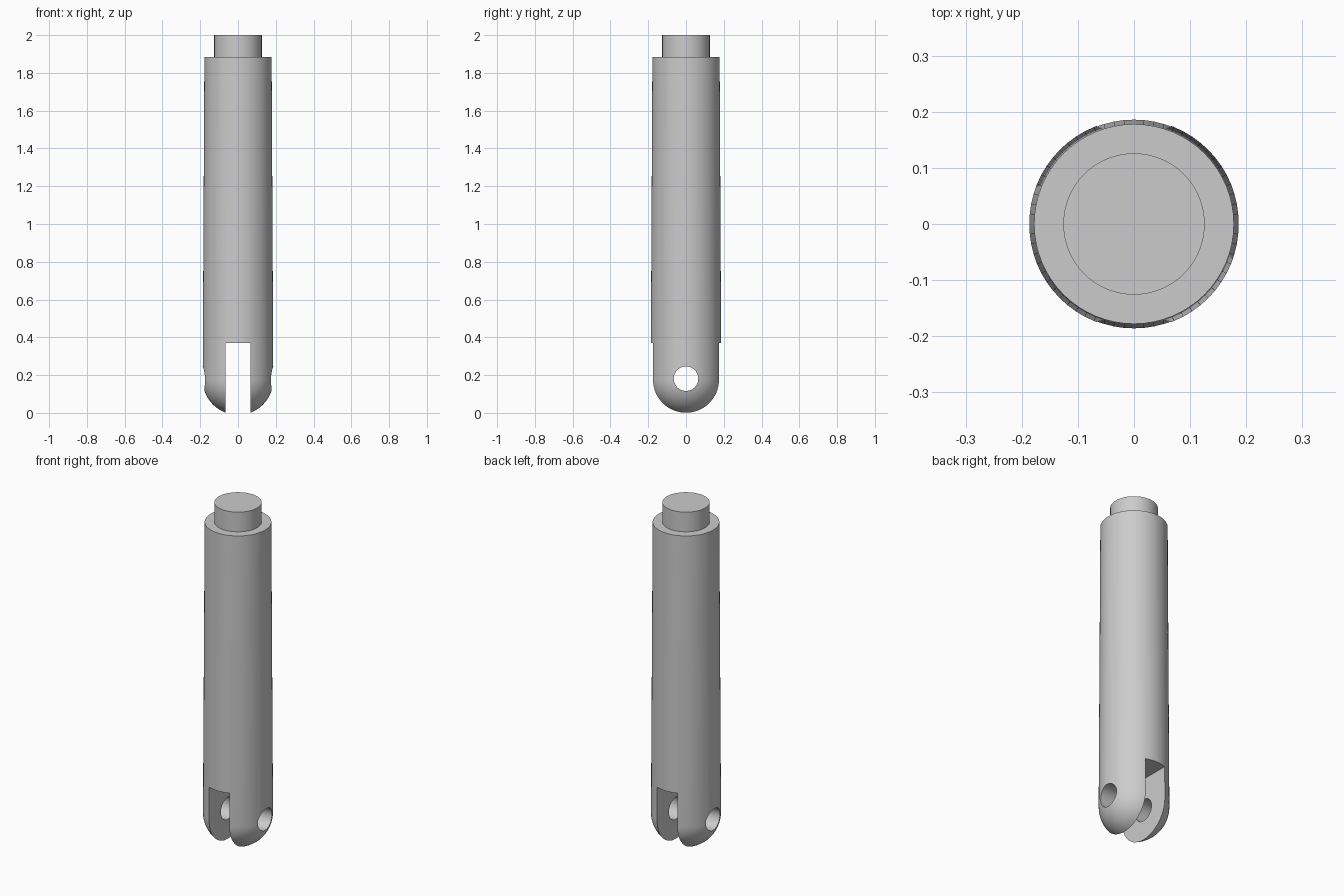
import bpy
import bmesh
from math import sin, cos, pi, radians
from mathutils import Matrix

if "Cube" in bpy.data.objects:
    bpy.data.objects.remove(bpy.data.objects["Cube"])

SIDES = 64
BALL_R, BALL_Z = 0.187, 0.176     # rounded lower end
TOP_R, SHOULDER_Z = 0.178, 1.884  # upper end of the tapered body
POST_R, POST_TOP = 0.126, 2.0
SLOT_HALF, SLOT_TOP = 0.066, 0.37
HOLE_R, HOLE_Z = 0.065, 0.181

steel = bpy.data.materials.new("plain_grey")
steel.use_nodes = True
grey = (0.6, 0.6, 0.6, 1)
steel.diffuse_color = grey
steel.node_tree.nodes["Principled BSDF"].inputs["Base Color"].default_value = grey


def add_object(name, bm):
    bmesh.ops.recalc_face_normals(bm, faces=bm.faces)
    mesh = bpy.data.meshes.new(name)
    bm.to_mesh(mesh)
    bm.free()
    mesh.materials.append(steel)
    obj = bpy.data.objects.new(name, mesh)
    bpy.context.collection.objects.link(obj)
    return obj


def lathe(name, profile):
    """Spin (radius, z) points around the z axis."""
    bm = bmesh.new()
    verts = [bm.verts.new((r, 0, z)) for r, z in profile]
    edges = [bm.edges.new(pair) for pair in zip(verts, verts[1:])]
    bmesh.ops.spin(bm, geom=verts + edges, cent=(0, 0, 0), axis=(0, 0, 1),
                   angle=2 * pi, steps=SIDES)
    bmesh.ops.remove_doubles(bm, verts=bm.verts, dist=0.0001)
    return add_object(name, bm)


def cut(target, cutter):
    cutter.hide_render = True
    mod = target.modifiers.new("cut", 'BOOLEAN')
    mod.operation = 'DIFFERENCE'
    mod.solver = 'EXACT'
    mod.object = cutter
    bpy.context.view_layer.objects.active = target
    bpy.ops.object.modifier_apply(modifier=mod.name)
    bpy.data.objects.remove(cutter)


# Tapered body with a ball-shaped lower end and a stepped post on top
steps = 16
ball = [(BALL_R * sin(a), BALL_Z - BALL_R * cos(a))
        for a in (i * pi / 2 / steps for i in range(steps + 1))]
ball[0] = (0, BALL_Z - BALL_R)
body = lathe("clevis_rod", ball + [
    (TOP_R, SHOULDER_Z), (POST_R, SHOULDER_Z),
    (POST_R, POST_TOP), (0, POST_TOP)])

# Fork slot, open to front and back
bm = bmesh.new()
low = -0.1
bmesh.ops.create_cube(bm, size=1, matrix=Matrix.Translation(
    (0, 0, (SLOT_TOP + low) / 2)) @ Matrix.Diagonal(
    (2 * SLOT_HALF, 1, SLOT_TOP - low, 1)))
cut(body, add_object("slot_cutter", bm))

# Pin hole through both fork arms
bm = bmesh.new()
bmesh.ops.create_cone(bm, cap_ends=True, segments=48, radius1=HOLE_R,
                      radius2=HOLE_R, depth=1, matrix=Matrix.Translation(
                          (0, 0, HOLE_Z)) @ Matrix.Rotation(pi / 2, 4, 'Y'))
cut(body, add_object("pin_hole_cutter", bm))

# Smooth round surfaces, crisp edges
bpy.ops.object.select_all(action='DESELECT')
body.select_set(True)
bpy.context.view_layer.objects.active = body
bpy.ops.object.shade_smooth_by_angle(angle=radians(30))
